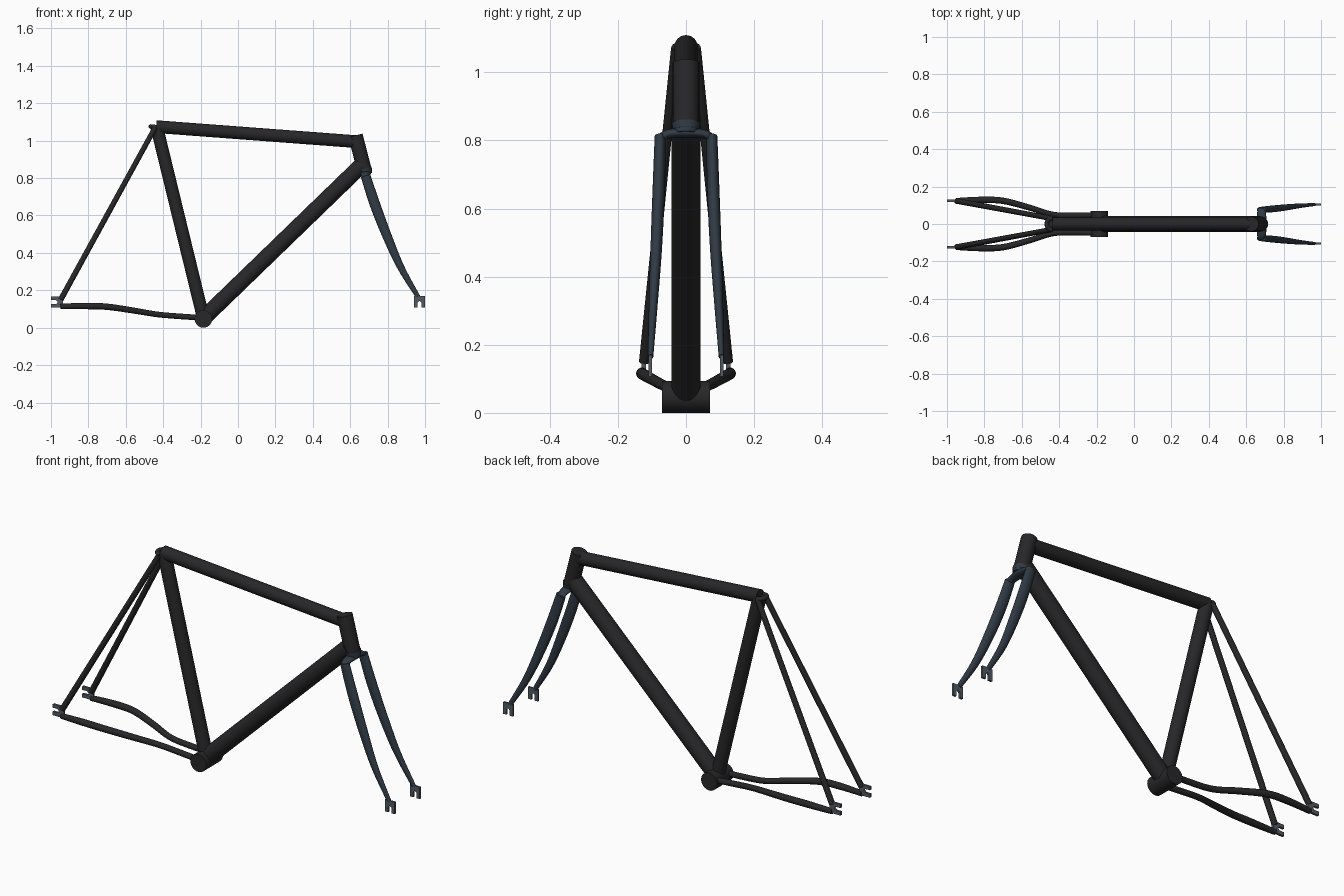
import bpy, bmesh, math
from mathutils import Vector

if "Cube" in bpy.data.objects:
    bpy.data.objects.remove(bpy.data.objects["Cube"])


def material(name, rgb):
    m = bpy.data.materials.new(name)
    m.diffuse_color = (*rgb, 1)
    m.use_nodes = True
    m.node_tree.nodes["Principled BSDF"].inputs["Base Color"].default_value = m.diffuse_color
    return m


BLACK = material("frame_black", (0.02, 0.02, 0.022))
BLUE = material("fork_blue_black", (0.03, 0.042, 0.058))
GREY = material("dropout_grey", (0.085, 0.1, 0.12))


def finish(name, bm, mat):
    bmesh.ops.recalc_face_normals(bm, faces=bm.faces)
    me = bpy.data.meshes.new(name)
    bm.to_mesh(me)
    bm.free()
    ob = bpy.data.objects.new(name, me)
    bpy.context.collection.objects.link(ob)
    me.materials.append(mat)
    bpy.ops.object.select_all(action='DESELECT')
    ob.select_set(True)
    bpy.context.view_layer.objects.active = ob
    bpy.ops.object.shade_smooth_by_angle(angle=math.radians(35))
    return ob


def mirror_y(ob):
    ob.modifiers.new("mirror", 'MIRROR').use_axis = (False, True, False)


def spline(keys, steps=6):
    # smooth curve through key rows (x, y, z, half depth, half width)
    out = []
    n = len(keys)
    for i in range(n - 1):
        a, b, c, d = (keys[max(0, min(n - 1, i + k))] for k in (-1, 0, 1, 2))
        for s in range(steps):
            t = s / steps
            out.append([0.5 * (2*q + (r - p)*t + (2*p - 5*q + 4*r - u)*t*t
                               + (3*q - p - 3*r + u)*t**3)
                        for p, q, r, u in zip(a, b, c, d)])
    return out + [list(keys[-1])]


def sweep(name, rows, mat, sides=24, ref=(0, 1, 0)):
    bm = bmesh.new()
    pts = [Vector(r[:3]) for r in rows]
    rings = []
    for i, r in enumerate(rows):
        t = (pts[min(i + 1, len(pts) - 1)] - pts[max(i - 1, 0)]).normalized()
        u = Vector(ref).cross(t).normalized()
        v = t.cross(u)
        rings.append([bm.verts.new(pts[i] + u*r[3]*math.cos(a) + v*r[4]*math.sin(a))
                      for a in (2*math.pi*k/sides for k in range(sides))])
    for a, b in zip(rings, rings[1:]):
        for k in range(sides):
            j = (k + 1) % sides
            bm.faces.new((a[k], a[j], b[j], b[k]))
    bm.faces.new(rings[0])
    bm.faces.new(rings[-1])
    return finish(name, bm, mat)


def tube(name, a, b, r, mat=BLACK, r2=None, ref=(0, 1, 0)):
    r2 = r2 or r
    return sweep(name, [(*a, r, r), (*b, r2, r2)], mat, 32, ref)


def plate(name, outline, y, thick, mat):
    bm = bmesh.new()
    f = bm.faces.new([bm.verts.new((x, y - thick/2, z)) for x, z in outline])
    ext = bmesh.ops.extrude_face_region(bm, geom=[f])
    bmesh.ops.translate(bm, vec=(0, thick, 0),
                        verts=[e for e in ext['geom'] if isinstance(e, bmesh.types.BMVert)])
    ob = finish(name, bm, mat)
    mirror_y(ob)
    return ob


# main triangle
tube("top_tube", (-0.437, 0, 1.075), (0.645, 0, 0.994), 0.034)
tube("seat_tube", (-0.435, 0, 1.075), (-0.185, 0, 0.05), 0.034)
tube("down_tube", (0.66, 0, 0.868), (-0.175, 0, 0.06), 0.043)
tube("head_tube", (0.628, 0, 1.028), (0.679, 0, 0.83), 0.039)
tube("bottom_bracket", (-0.185, -0.07, 0.047), (-0.185, 0.07, 0.047), 0.047, ref=(1, 0, 0))

# seat cluster wrapping behind the seat tube
arc = [math.radians(90 + 180*k/14) for k in range(15)]
sweep("seat_collar", [(-0.437 + 0.03*math.cos(a), 0.031*math.sin(a), 1.072 - 0.004*math.cos(a),
                       0.012, 0.012) for a in arc], BLACK, 16, (0, 0, 1))

# rear stays
mirror_y(tube("seat_stay", (-0.443, 0.03, 1.07), (-0.948, 0.123, 0.15), 0.014, r2=0.015))
mirror_y(sweep("chain_stay", spline([
    (-0.185, 0.05, 0.053, 0.015, 0.015), (-0.30, 0.046, 0.06, 0.015, 0.015),
    (-0.43, 0.05, 0.071, 0.015, 0.015), (-0.56, 0.088, 0.092, 0.016, 0.016),
    (-0.70, 0.124, 0.112, 0.017, 0.017), (-0.82, 0.129, 0.116, 0.017, 0.017),
    (-0.95, 0.125, 0.114, 0.014, 0.014)]), BLACK))

# rear dropouts, slot opening backwards
plate("rear_dropout", [(-0.935, 0.107), (-0.935, 0.166), (-1, 0.166), (-1, 0.147), (-0.972, 0.147),
                       (-0.963, 0.137), (-0.972, 0.127), (-1, 0.127), (-1, 0.107)],
      0.124, 0.012, GREY)

# fork crown and lower headset race
tube("headset_race", (0.674, 0, 0.85), (0.683, 0, 0.818), 0.042, BLUE, 0.036)
sweep("fork_crown", spline([(0.683, -0.078, 0.803, 0.022, 0.012), (0.682, -0.055, 0.818, 0.024, 0.013),
                            (0.682, 0, 0.823, 0.028, 0.015), (0.682, 0.055, 0.818, 0.024, 0.013),
                            (0.683, 0.078, 0.803, 0.022, 0.012)]), BLUE, 24, (0, 0, 1))

# fork blades
mirror_y(sweep("fork_blade", spline([
    (0.682, 0.076, 0.812, 0.026, 0.016), (0.732, 0.08, 0.66, 0.028, 0.018),
    (0.797, 0.087, 0.49, 0.025, 0.017), (0.872, 0.096, 0.32, 0.019, 0.013),
    (0.963, 0.104, 0.165, 0.012, 0.008)]), BLUE))

# front dropouts, slot opening downwards
plate("front_dropout", [(0.942, 0.107), (0.942, 0.17), (1, 0.17), (1, 0.107), (0.981, 0.107),
                        (0.981, 0.135), (0.971, 0.144), (0.961, 0.135), (0.961, 0.107)],
      0.105, 0.01, GREY)
